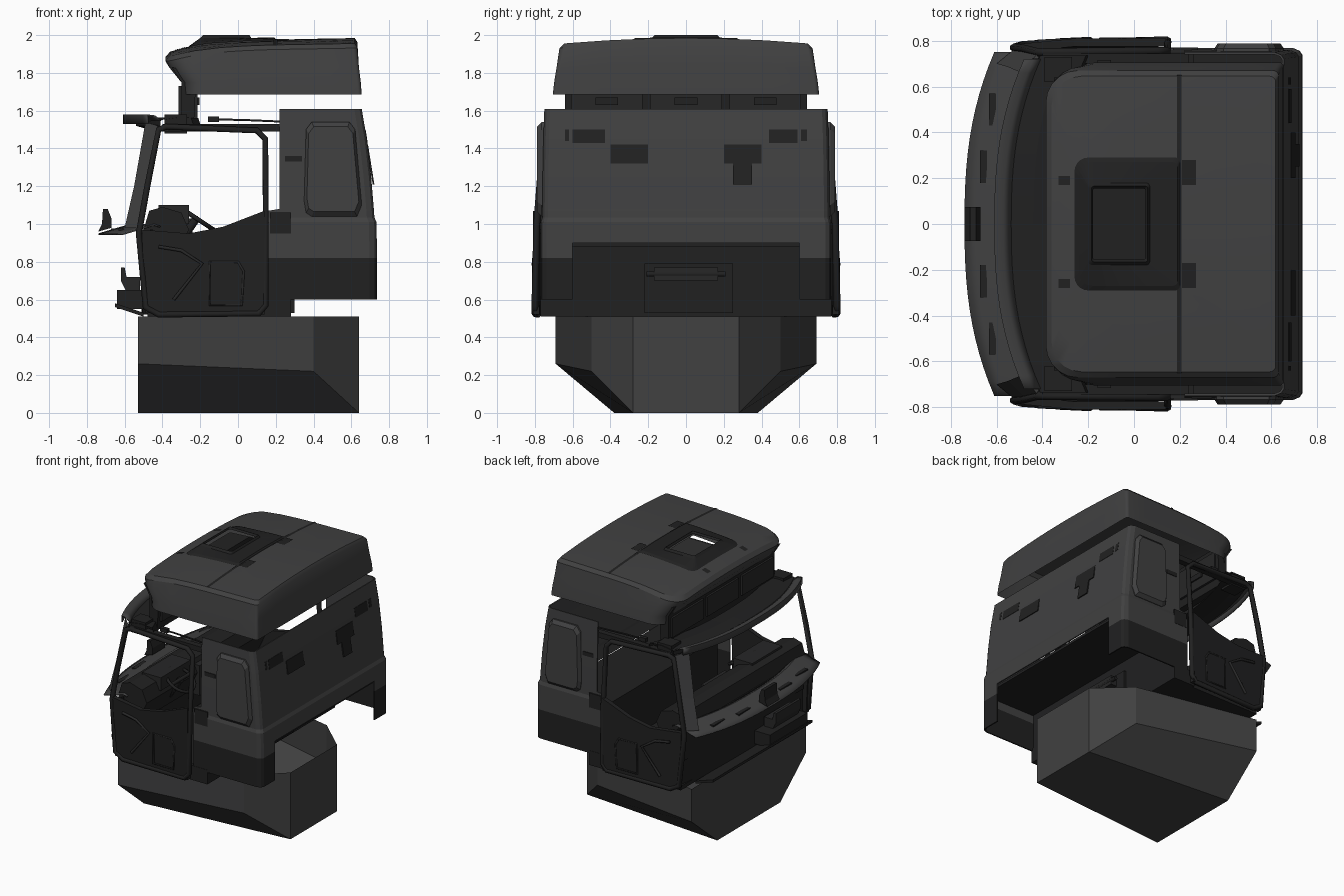
import bpy, bmesh, math
from mathutils import Vector

if "Cube" in bpy.data.objects:
    bpy.data.objects.remove(bpy.data.objects["Cube"])

def material(name, v):
    m = bpy.data.materials.new(name)
    m.diffuse_color = (v, v, v * 1.01, 1)
    m.use_nodes = True
    m.node_tree.nodes["Principled BSDF"].inputs["Base Color"].default_value = m.diffuse_color
    return m

GREY = material("cab grey", 0.052)
BLACK = material("trim black", 0.015)
DARK = material("dark plastic", 0.02)

def make(name, verts, faces, mats, mirror=False, thick=0, smooth=False, rule=None):
    bm = bmesh.new()
    vs = [bm.verts.new(v) for v in verts]
    for f in faces:
        bm.faces.new([vs[i] for i in f])
    bmesh.ops.recalc_face_normals(bm, faces=bm.faces[:])
    if rule:
        drop = []
        for f in bm.faces:
            r = rule(f.calc_center_median())
            if r is None:
                drop.append(f)
            else:
                f.material_index = r
        bmesh.ops.delete(bm, geom=drop, context='FACES')
    me = bpy.data.meshes.new(name)
    bm.to_mesh(me)
    bm.free()
    ob = bpy.data.objects.new(name, me)
    bpy.context.collection.objects.link(ob)
    for m in (mats if isinstance(mats, list) else [mats]):
        me.materials.append(m)
    if mirror:
        ob.modifiers.new("mirror", 'MIRROR').use_axis = (False, True, False)
    if thick:
        ob.modifiers.new("shell", 'SOLIDIFY').thickness = thick
    if smooth:
        bpy.ops.object.select_all(action='DESELECT')
        ob.select_set(True)
        bpy.context.view_layer.objects.active = ob
        bpy.ops.object.shade_smooth_by_angle(angle=math.radians(30))
    return ob

def loft(name, rows, mats, closed=False, cap=False, **kw):
    n = len(rows[0])
    faces = [(r*n+i, r*n+(i+1) % n, (r+1)*n+(i+1) % n, (r+1)*n+i)
             for r in range(len(rows)-1) for i in range(n if closed else n-1)]
    if cap:
        faces += [tuple(range(n)), tuple(range((len(rows)-1)*n, len(rows)*n))]
    return make(name, [p for r in rows for p in r], faces, mats, **kw)

def slab(name, prof, y0, y1, mat, **kw):
    # side profile (x, z) pulled across y
    return loft(name, [[(x, y, z) for x, z in prof] for y in (y0, y1)], mat, True, True, **kw)

def box(name, x0, x1, y0, y1, z0, z1, mat, **kw):
    return slab(name, [(x0, z0), (x1, z0), (x1, z1), (x0, z1)], y0, y1, mat, **kw)

def tube(name, pts, r, mat, cyclic=False, mirror=False):
    # round bar along a path
    cu = bpy.data.curves.new(name, 'CURVE')
    cu.dimensions = '3D'
    cu.bevel_depth = r
    cu.bevel_resolution = 1
    cu.use_fill_caps = True
    s = cu.splines.new('POLY')
    s.points.add(len(pts)-1)
    for p, q in zip(s.points, pts):
        p.co = (*q, 1)
    s.use_cyclic_u = cyclic
    cu.materials.append(mat)
    ob = bpy.data.objects.new(name, cu)
    bpy.context.collection.objects.link(ob)
    if mirror:
        ob.modifiers.new("mirror", 'MIRROR').use_axis = (False, True, False)

# ---- lower tub, open at the top
half = {'A': (-.53, .69, .51), 'B': (-.53, .69, .26), 'C': (-.53, .38, 0), 'D': (.4, .5, .51),
        'E': (.4, .5, .22), 'F': (.64, .28, .51), 'G': (.64, .28, 0)}
keys = list(half)
tv = [half[k] for k in keys] + [(x, -y, z) for x, y, z in half.values()]
tf = [[keys.index(k) + s for k in f] for f in ("ABED", "BCGE", "DEGF") for s in (0, 7)]
tf += [[2, 6, 13, 9], [5, 6, 13, 12], [0, 1, 2, 9, 8, 7]]
make("lower_tub", tv, tf, GREY)

# ---- roof shell with hatch opening
def ztop(x, y):
    p = [(-.4, 1.90), (-.3, 1.93), (-.18, 1.957), (.1, 1.975), (.66, 1.985)]
    for (a, za), (b, zb) in zip(p, p[1:]):
        if x <= b:
            break
    return za + (zb-za)*(x-a)/(b-a) - .03*(y/.66)**2

def ring(x0, x1, hy, rf, rb, zf):
    pts = []
    for cx, cy, r, a0 in ((x1-rb, hy-rb, rb, 0), (x0+rf, hy-rf, rf, 90),
                          (x0+rf, -hy+rf, rf, 180), (x1-rb, -hy+rb, rb, 270)):
        pts.append([Vector((cx+r*math.cos(math.radians(a0+18*i)),
                            cy+r*math.sin(math.radians(a0+18*i)), 0)) for i in range(6)])
    out = []
    for i, arc in enumerate(pts):
        nxt = pts[(i+1) % 4][0]
        out += arc + [arc[-1].lerp(nxt, k/6) for k in range(1, 6)]
    return [(p.x, p.y, zf(p.x, p.y)) for p in out]

flat = lambda z: (lambda x, y: z)
up = lambda d: (lambda x, y: ztop(x, y)+d)
loft("roof", [ring(-.29, .655, .705, .12, .02, flat(1.685)),
              ring(-.30, .65, .698, .12, .02, flat(1.75)),
              ring(-.365, .64, .685, .13, .02, flat(1.83)),
              ring(-.385, .632, .67, .14, .025, up(-.022)),
              ring(-.36, .618, .645, .13, .025, up(0)),
              ring(-.33, .54, .54, .12, .03, up(0)),
              ring(-.28, .36, .38, .1, .03, up(0)),
              ring(-.18, .05, .16, .01, .01, up(0))], GREY, True, smooth=True)
loft("roof_hatch_frame", [ring(-.26, .2, .29, .06, .02, up(.003)),
                          ring(-.24, .19, .27, .06, .02, up(.012)),
                          ring(-.20, .07, .18, .02, .02, flat(1.985)),
                          ring(-.185, .06, .165, .01, .01, flat(2.0)),
                          ring(-.18, .05, .155, .01, .01, flat(1.985))], BLACK, True)
ys = [-.65 + 1.3*i/16 for i in range(17)]
loft("roof_seam", [[(x, y, ztop(x, y)+.003) for y in ys] for x in (.187, .208)], BLACK)
for y0 in (.17, -.28):
    make("roof_fitting", [(x, y, ztop(x, y)+.004) for x, y in
         ((.21, y0), (.27, y0), (.27, y0+.11), (.21, y0+.11))], [(0, 1, 2, 3)], BLACK)
    make("roof_vent", [(x, y, ztop(x, y)+.004) for x, y in
         ((-.33, y0), (-.28, y0), (-.28, y0+.04), (-.33, y0+.04))], [(0, 1, 2, 3)], BLACK)

# ---- rear cab shell: U-shaped plan lofted upward, black skirt, arch in the back
rows = []
for z, xf, xr, hy in ((.6, .16, .735, .768), (.82, .16, .735, .768), (.9, .16, .735, .768),
                      (1.01, .16, .733, .768), (1.035, .16, .722, .76), (1.07, .16, .72, .76),
                      (1.08, .22, .719, .76), (1.25, .22, .705, .759), (1.45, .22, .682, .755), (1.61, .22, .655, .75)):
    side = [(xf, hy), (xr-.04, hy), (xr-.012, hy-.012), (xr, hy-.03), (xr, .6)]
    rows.append([(x, -y, z) for x, y in side] + [(x, y, z) for x, y in reversed(side)])
loft("rear_shell", rows, [GREY, BLACK], thick=.01,
     rule=lambda c: None if c.z < .9 and abs(c.y) < .5 else int(c.z < .82))
box("sill_plate", .1, .28, .74, .77, .51, .62, BLACK, mirror=True)
box("grab_recess", .17, .28, .76, .77, .95, 1.06, BLACK, mirror=True)
box("side_slot", .25, .34, .755, .762, 1.33, 1.36, BLACK, mirror=True)

# raised side panels
outer = [(.36, 1.06), (.35, 1.12), (.36, 1.5), (.39, 1.54), (.59, 1.54), (.62, 1.5), (.655, 1.1), (.63, 1.04), (.39, 1.04)]
cx, cz = .5, 1.29
loft("side_panel", [[(cx+(x-cx)*s, y, cz+(z-cz)*s) for x, z in outer]
                    for s, y in ((1, .75), (1, .765), (.9, .788))], GREY, True, True, mirror=True)

# dark plates on the back wall, following its slope
def back_x(z):
    return .655 + (1.61-z)*.16
for y0, y1, z0, z1 in ((-.6, -.43, 1.43, 1.5), (-.4, -.2, 1.32, 1.42), (.2, .4, 1.32, 1.42),
                       (.25, .35, 1.21, 1.32), (.44, .59, 1.43, 1.5), (.61, .64, 1.44, 1.5), (-.64, -.62, 1.44, 1.5)):
    slab("back_plate", [(back_x(z0)-.006, z0), (back_x(z0)+.003, z0),
                        (back_x(z1)+.003, z1), (back_x(z1)-.006, z1)], y0, y1, BLACK)

# ---- floors and lower rear bulkhead
box("cab_floor", -.48, .28, -.75, .75, .51, .54, BLACK)
box("rear_bulkhead", .26, .28, -.75, .75, .51, .9, BLACK)
box("bunk_floor", .26, .72, -.755, .755, .88, .9, BLACK)
box("rear_cover", .28, .3, -.22, .25, .53, .79, BLACK)
box("rear_latch_box", .3, .35, -.17, .17, .7, .77, DARK)
tube("rear_latch_bar", [(.34, -.21, .735), (.34, .21, .735)], .015, BLACK)

# ---- doors
path = [(-.49, .78, .56), (-.525, .77, .95), (-.48, .765, 1.2), (-.42, .75, 1.5), (-.38, .75, 1.515), (.1, .755, 1.495),
        (.145, .755, 1.45), (.147, .79, 1.0), (.147, .80, .57), (.11, .80, .525), (-.42, .785, .52)]
tube("door_frame", path, .018, BLACK, True, True)
door = [(-.49, .53), (.14, .52), (.14, 1.07), (-.08, .985), (-.26, .95), (-.51, .97)]
yo = lambda x: .785 if x < -.4 else .81
loft("door_panel", [[(x, yo(x)-.035, z) for x, z in door], [(x, yo(x), z) for x, z in door]],
     BLACK, True, True, mirror=True)
tube("door_ridge", [(-.42, .795, .88), (-.3, .80, .86), (-.19, .807, .79), (-.34, .80, .6)], .01, DARK, mirror=True)
tube("door_pocket", [(-.15, .806, .57), (.02, .808, .57), (.03, .808, .75), (0, .808, .8), (-.15, .806, .8)],
     .007, DARK, True, True)
box("side_rail", -.4, .24, .70, .745, 1.49, 1.53, BLACK, mirror=True)
tube("curtain_rail", [(-.15, .7, 1.555), (.05, .7, 1.55), (.28, .7, 1.54)], .006, BLACK, mirror=True)
box("rail_end", -.16, -.1, .685, .715, 1.54, 1.57, BLACK, mirror=True)

# ---- front: cowl, firewall, windscreen pillars, visor, header
yy = [-.75 + 1.5*i/24 for i in range(25)]
def bow(y, depth):
    return depth*abs(y/.75)**2.5
def sweep(name, x0, depth, rows, mat, w=1, **kw):
    return loft(name, [[(x0 + dx + bow(y, depth), y*w, z) for y in yy] for dx, z in rows], mat, **kw)

sweep("front_cowl", -.74, .13, [(0, .95), (.05, .965), (.1, .98), (.17, 1.0), (.2, .99)], GREY, thick=.008, smooth=True)
sweep("firewall", -.51, .05, [(0, .52), (0, .97)], BLACK, thick=.01)
for y in (-.5, -.25, .25, .5):
    x = -.74 + bow(y, .13) + .06
    box("cowl_slot", x, x+.03, y-.07, y+.07, .966, .977, BLACK)
slab("front_emblem_base", [(-.74, .96), (-.67, .98), (-.67, 1.03), (-.69, 1.08), (-.715, 1.08), (-.72, 1.0)], -.075, .075, BLACK)
loft("windscreen_pillar", [[(-.60, .70, .98), (-.52, .765, .98), (-.51, .75, .98)],
                           [(-.55, .685, 1.2), (-.48, .755, 1.22), (-.47, .74, 1.22)],
                           [(-.49, .66, 1.54), (-.425, .74, 1.52), (-.415, .725, 1.52)]],
     GREY, True, True, mirror=True)
sweep("sun_visor", -.61, .13, [(0, 1.53), (0, 1.58), (.04, 1.575), (.075, 1.55)], GREY, w=.96, thick=.008, smooth=True)
sweep("windscreen_header", -.54, .13, [(0, 1.52), (0, 1.55), (.1, 1.565), (.2, 1.56), (.22, 1.5), (.1, 1.49), (0, 1.52)],
      BLACK, w=.98)
box("header_end", -.39, -.27, .62, .73, 1.48, 1.58, BLACK, mirror=True)

# overhead lockers
slab("overhead_lockers", [(-.3, 1.51), (-.235, 1.5), (-.22, 1.8), (-.35, 1.83), (-.3, 1.75)], -.64, .64, BLACK)
for y in (-.42, 0, .42):
    box("locker_door", -.235, -.215, y-.19, y+.19, 1.56, 1.77, DARK)
    box("locker_handle", -.22, -.205, y-.06, y+.06, 1.63, 1.67, BLACK)
    box("locker_front", -.315, -.29, y-.19, y+.19, 1.58, 1.73, DARK)

# ---- dashboard and steering wheel
slab("dashboard", [(-.48, .72), (-.5, .97), (-.47, 1.07), (-.4, 1.09), (-.3, 1.06), (-.26, .97), (-.34, .8)], -.73, .73, BLACK)
box("instrument_hood", -.42, -.26, -.56, -.2, 1.0, 1.1, DARK)
box("centre_console", -.4, -.24, -.12, .16, .8, 1.03, DARK)
u = Vector((.83, 0, -.55))
c0 = Vector((-.22, -.38, 1.03))
tube("steering_wheel", [tuple(c0 + .11*(u*math.cos(a) + Vector((0, 1, 0))*math.sin(a)))
     for a in [math.tau*i/24 for i in range(24)]], .012, BLACK, True)
tube("steering_column", [tuple(c0), tuple(c0 - Vector((.14, 0, .2)))], .025, BLACK)
tube("wheel_spoke", [tuple(c0 + Vector((0, -.11, 0))), tuple(c0 + Vector((0, .11, 0)))], .014, BLACK)

# ---- front lower brackets
box("front_bracket", -.64, -.5, -.55, -.1, .55, .65, BLACK)
slab("front_bracket_top", [(-.58, .62), (-.62, .7), (-.62, .77), (-.6, .77), (-.59, .72), (-.52, .72), (-.52, .62)], -.5, -.2, DARK)
slab("front_lip", [(-.65, .56), (-.5, .51), (-.5, .53), (-.65, .58)], -.6, .6, BLACK)
